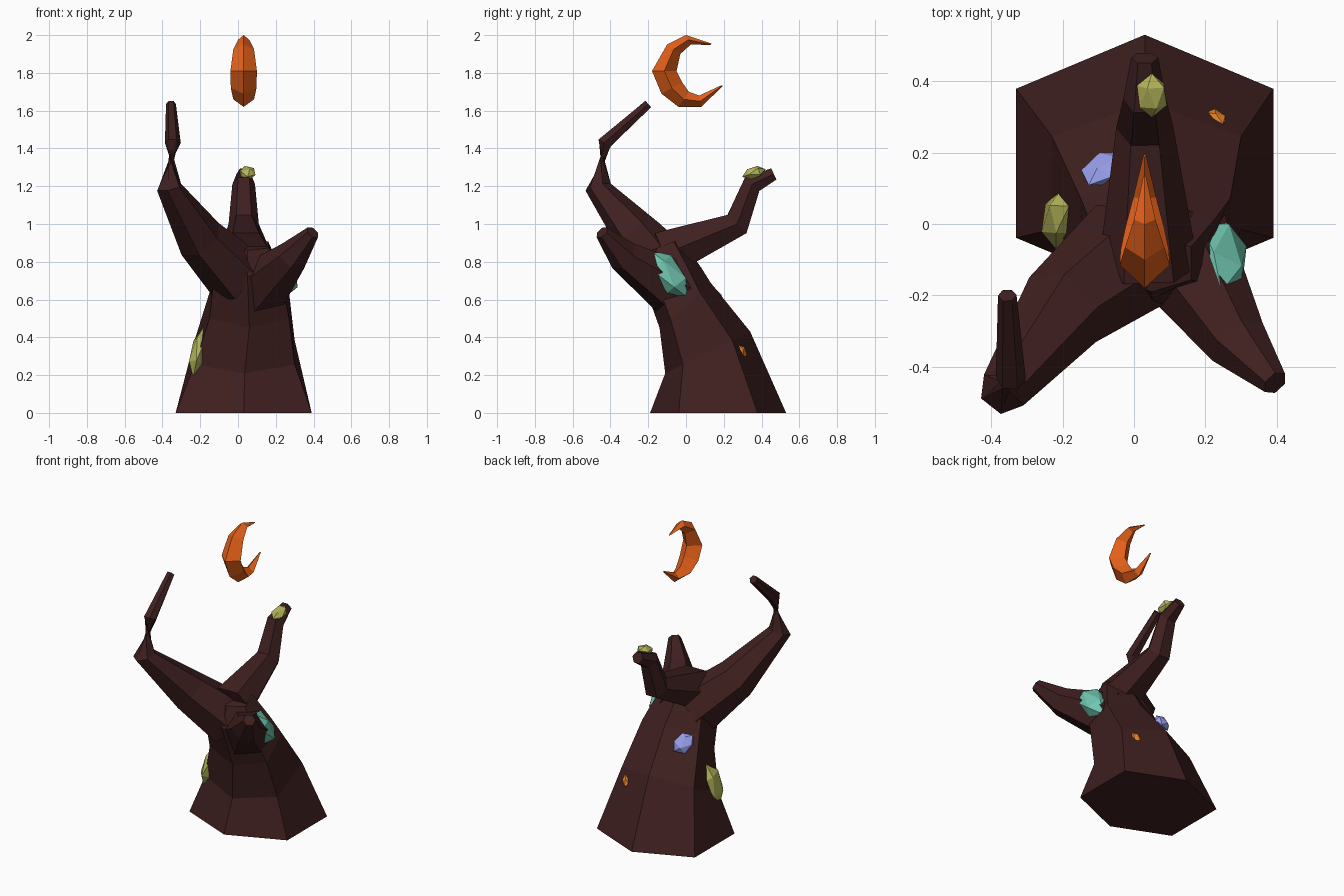
import bpy, bmesh, math
from mathutils import Vector, Matrix

if "Cube" in bpy.data.objects:
    bpy.data.objects.remove(bpy.data.objects["Cube"])

def material(name, rgb):
    m = bpy.data.materials.new(name)
    m.diffuse_color = (*rgb, 1)
    m.use_nodes = True
    m.node_tree.nodes["Principled BSDF"].inputs["Base Color"].default_value = m.diffuse_color
    return m

BARK = material("bark", (0.05, 0.014, 0.014))
ORANGE = material("orange", (0.80, 0.12, 0.01))
TEAL = material("teal", (0.16, 0.56, 0.43))
OLIVE = material("olive", (0.45, 0.46, 0.10))
LILAC = material("lilac", (0.32, 0.35, 0.85))
AMBER = material("amber", (0.80, 0.22, 0.02))

def finish(name, bm, mat):
    bmesh.ops.recalc_face_normals(bm, faces=bm.faces)
    me = bpy.data.meshes.new(name)
    bm.to_mesh(me)
    bm.free()
    me.materials.append(mat)
    ob = bpy.data.objects.new(name, me)
    bpy.context.collection.objects.link(ob)
    return ob

def loft(name, rings, mat):
    """Closed skin through rings of equal point count."""
    bm = bmesh.new()
    vs = [[bm.verts.new(p) for p in r] for r in rings]
    n = len(vs[0])
    for a, b in zip(vs, vs[1:]):
        for i in range(n):
            j = (i + 1) % n
            bm.faces.new((a[i], a[j], b[j], b[i]))
    bm.faces.new(vs[0][::-1])
    bm.faces.new(vs[-1])
    return finish(name, bm, mat)

def trunk_ring(cx, w, front, back):
    """Tilted hexagon with one corner in front and one behind."""
    f, b = Vector((cx, *front)), Vector((cx, *back))
    side = Vector((w, 0, 0))
    q1, q2 = f.lerp(b, 0.21), f.lerp(b, 0.79)
    return [f, q1 + side, q2 + side, b, q2 - side, q1 - side]

def branch(name, path):
    """Tapering six-sided limb along (x, y, z, radius) points."""
    pts = [Vector(p[:3]) for p in path]
    rings = []
    for i, p in enumerate(pts):
        d = Vector()
        if i > 0:
            d += (p - pts[i - 1]).normalized()
        if i < len(pts) - 1:
            d += (pts[i + 1] - p).normalized()
        q = d.to_track_quat('Z', 'Y')
        r = path[i][3]
        rings.append([p + q @ Vector((r * math.cos(k * math.pi / 3), r * math.sin(k * math.pi / 3), 0))
                      for k in range(6)])
    return loft(name, rings, BARK)

def crystal(name, loc, axis, normal, size, mat):
    """Faceted lump: long along axis, thin along normal."""
    z = Vector(axis).normalized()
    y = Vector(normal)
    y = (y - z * y.dot(z)).normalized()
    rot = Matrix((y.cross(z), y, z)).transposed().to_4x4()
    bm = bmesh.new()
    bmesh.ops.create_icosphere(bm, subdivisions=1, radius=1,
                               matrix=Matrix.Translation(loc) @ rot @ Matrix.Diagonal((*size, 1)))
    return finish(name, bm, mat)

# Leaning trunk
trunk = loft("tree_trunk", [
    trunk_ring(0.03, 0.36, (-0.19, 0), (0.53, 0)),
    trunk_ring(0.035, 0.265, (-0.11, 0.21), (0.34, 0.43)),
    trunk_ring(0.06, 0.21, (-0.14, 0.45), (0.13, 0.69)),
    trunk_ring(0.05, 0.175, (-0.24, 0.73), (0.08, 0.77)),
    trunk_ring(0.05, 0.11, (-0.19, 0.86), (-0.03, 0.92)),
], BARK)

# Three limbs, merged into the trunk
limbs = [
    branch("left_branch", [(0.0, -0.08, 0.72, 0.17), (-0.2, -0.24, 0.92, 0.13),
                           (-0.365, -0.465, 1.195, 0.07), (-0.345, -0.43, 1.43, 0.042),
                           (-0.355, -0.2, 1.635, 0.026)]),
    branch("back_branch", [(0.04, -0.12, 0.84, 0.14), (0.03, 0.27, 1.0, 0.08),
                           (0.03, 0.35, 1.21, 0.06), (0.03, 0.465, 1.265, 0.038)]),
    branch("right_branch", [(0.12, -0.06, 0.66, 0.16), (0.29, -0.33, 0.83, 0.088),
                            (0.395, -0.445, 0.955, 0.038)]),
]
bpy.context.view_layer.objects.active = trunk
for limb in limbs:
    mod = trunk.modifiers.new("join", 'BOOLEAN')
    mod.operation = 'UNION'
    mod.solver = 'EXACT'
    mod.object = limb
    bpy.ops.object.modifier_apply(modifier=mod.name)
    bpy.data.objects.remove(limb)

# Floating crescent: outer (y, z), inner (y, z), half width
crescent = [
    ((0.135, 1.955), (0.13, 1.948), 0.004),
    ((0.0, 2.0), (0.025, 1.95), 0.03),
    ((-0.10, 1.95), (-0.03, 1.90), 0.055),
    ((-0.18, 1.81), (-0.05, 1.81), 0.07),
    ((-0.13, 1.69), (-0.02, 1.75), 0.068),
    ((-0.04, 1.62), (0.015, 1.70), 0.055),
    ((0.08, 1.62), (0.07, 1.68), 0.032),
    ((0.195, 1.73), (0.188, 1.735), 0.004),
]
rings = []
for o, i, w in crescent:
    o, i = Vector((0.03, *o)), Vector((0.03, *i))
    mid, side = o.lerp(i, 0.5), Vector((w, 0, 0))
    rings.append([o, mid + side, i, mid - side])
loft("crescent", rings, ORANGE)

# Crystals growing on the bark
crystal("teal_crystal", (0.245, -0.09, 0.735), (0, 0.62, -0.78), (0.7, 0.5, 0.5), (0.09, 0.065, 0.16), TEAL)
crystal("side_crystal", (-0.21, 0.015, 0.32), (0.2, 0.25, 0.95), (-1, 0, 0.2), (0.08, 0.045, 0.14), OLIVE)
crystal("branch_crystal", (0.05, 0.36, 1.27), (0, 0.95, 0.3), (0, -0.3, 1), (0.047, 0.035, 0.065), OLIVE)
crystal("lilac_crystal", (-0.09, 0.155, 0.61), (0.4, 0.5, -0.5), (-0.4, 0.7, 0.6), (0.06, 0.035, 0.075), LILAC)
crystal("amber_crystal", (0.23, 0.295, 0.32), (0.4, -0.3, 0.8), (0.6, 0.7, 0.3), (0.03, 0.025, 0.045), AMBER)
